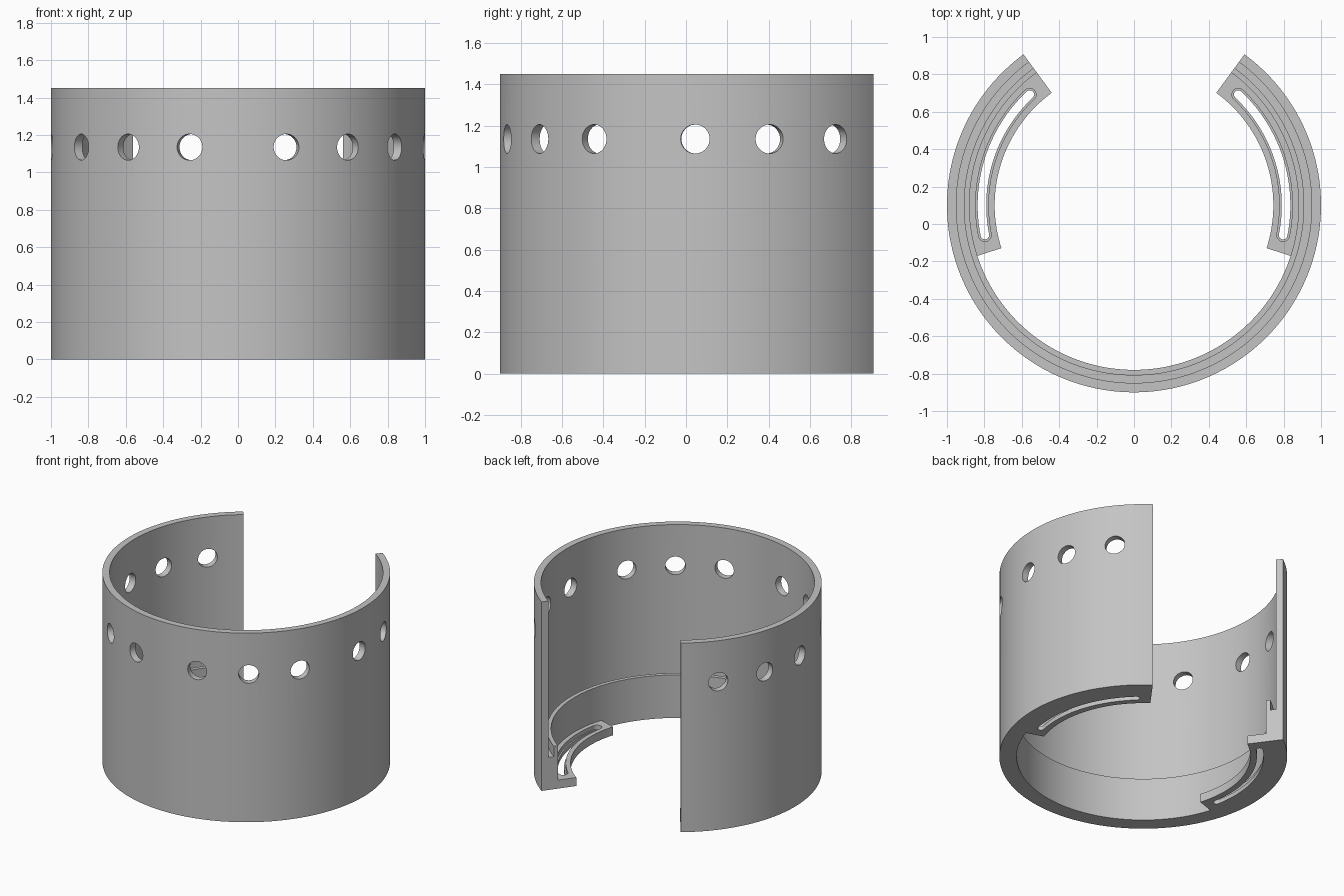
import bpy, bmesh
from math import sin, cos, pi, radians
from mathutils import Matrix, Vector

old = bpy.data.objects.get("Cube")
if old:
    bpy.data.objects.remove(old, do_unlink=True)

CY = 0.1                                   # ring axis sits behind the origin
END = radians(53.8)                        # angle where the rear opening starts
FLANGE_END = radians(-17.9)

grey = bpy.data.materials.new("plain grey")
grey.use_nodes = True
colour = (0.55, 0.55, 0.55, 1)
grey.diffuse_color = colour
grey.node_tree.nodes["Principled BSDF"].inputs["Base Color"].default_value = colour


def make(name, bm):
    bmesh.ops.recalc_face_normals(bm, faces=bm.faces)
    mesh = bpy.data.meshes.new(name)
    bm.to_mesh(mesh)
    bm.free()
    ob = bpy.data.objects.new(name, mesh)
    mesh.materials.append(grey)
    bpy.context.collection.objects.link(ob)
    return ob


def lathe(name, profile, start, end, steps):
    """Sweep an (r, z) profile around the ring axis, with capped ends."""
    bm = bmesh.new()
    rings = []
    for i in range(steps + 1):
        a = start + (end - start) * i / steps
        rings.append([bm.verts.new((r * cos(a), CY + r * sin(a), z)) for r, z in profile])
    n = len(profile)
    for p, q in zip(rings, rings[1:]):
        for j in range(n):
            k = (j + 1) % n
            bm.faces.new((p[j], p[k], q[k], q[j]))
    bm.faces.new(rings[0])
    bm.faces.new(rings[-1])
    return make(name, bm)


def slot_cutter(name, r, half, start, end, z0, z1):
    """Curved slot with round ends, as an upright prism."""
    def polar(rad, a):
        return Vector((rad * cos(a), CY + rad * sin(a), z0))
    pts = [polar(r + half, start + (end - start) * i / 32) for i in range(33)]
    for i in range(1, 12):
        a = end + pi * i / 12
        pts.append(polar(r, end) + half * Vector((cos(a), sin(a), 0)))
    pts += [polar(r - half, end + (start - end) * i / 32) for i in range(33)]
    for i in range(1, 12):
        a = start + pi + pi * i / 12
        pts.append(polar(r, start) + half * Vector((cos(a), sin(a), 0)))
    bm = bmesh.new()
    face = bm.faces.new([bm.verts.new(p) for p in pts])
    top = bmesh.ops.extrude_face_region(bm, geom=[face])["geom"]
    for v in top:
        if isinstance(v, bmesh.types.BMVert):
            v.co.z = z1
    return make(name, bm)


def hole_cutter(name, angle):
    """Round radial hole through the wall."""
    bm = bmesh.new()
    place = (Matrix.Translation((cos(angle), CY + sin(angle), 1.135))
             @ Matrix.Rotation(angle, 4, "Z") @ Matrix.Rotation(pi / 2, 4, "Y"))
    bmesh.ops.create_cone(bm, cap_ends=True, segments=40, radius1=0.07,
                          radius2=0.07, depth=0.4, matrix=place)
    return make(name, bm)


def boolean(target, tool, operation):
    mod = target.modifiers.new(tool.name, "BOOLEAN")
    mod.operation, mod.solver, mod.object = operation, "EXACT", tool
    bpy.context.view_layer.objects.active = target
    bpy.ops.object.modifier_apply(modifier=mod.name)
    bpy.data.objects.remove(tool, do_unlink=True)


# Wall with a thicker foot and a groove behind its inner lip
wall = [(1, 0), (1, 1.45), (0.95, 1.45), (0.95, 0.25),
        (0.91, 0.25), (0.91, 0.33), (0.88, 0.33), (0.88, 0)]
ring = lathe("split_ring", wall, -pi - END, END, 144)

# Slotted flanges on both sides of the opening
flange = [(0.745, 0), (0.93, 0), (0.93, 0.065), (0.745, 0.065)]
for side, flip in (("left", False), ("right", True)):
    def span(a, b):
        return (pi - b, pi - a) if flip else (a, b)
    boolean(ring, lathe(side + "_flange", flange, *span(FLANGE_END, END), 36), "UNION")
    slot = span(radians(-11.3), radians(46.7))
    boolean(ring, slot_cutter(side + "_slot", 0.813, 0.023, *slot, -0.1, 0.1), "DIFFERENCE")
    boolean(ring, slot_cutter(side + "_slot_recess", 0.813, 0.034, *slot, 0.033, 0.1), "DIFFERENCE")

# Row of round holes below the rim, mirrored left and right
for deg in (-75, -54, -33, -3.2, 17.7, 38.6):
    for a in (radians(deg), pi - radians(deg)):
        boolean(ring, hole_cutter("hole", a), "DIFFERENCE")

bpy.ops.object.select_all(action="DESELECT")
ring.select_set(True)
bpy.context.view_layer.objects.active = ring
bpy.ops.object.shade_smooth_by_angle(angle=radians(30))
